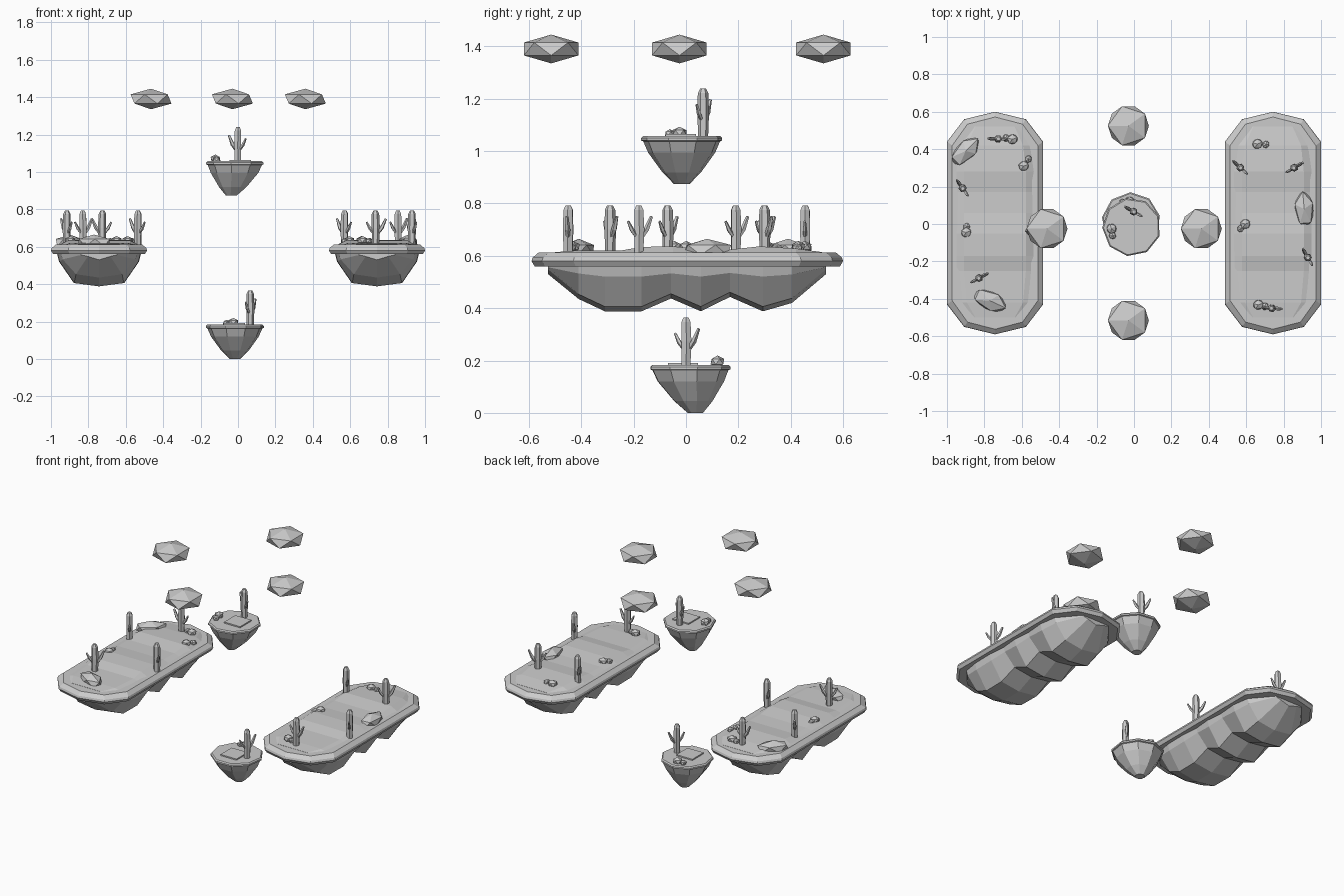
import bpy, bmesh, math
from mathutils import Vector, Matrix

if "Cube" in bpy.data.objects:
    bpy.data.objects.remove(bpy.data.objects["Cube"])

def finish(bm, name, mat=None):
    bmesh.ops.recalc_face_normals(bm, faces=bm.faces)
    if mat:
        bm.transform(mat)
    me = bpy.data.meshes.new(name)
    bm.to_mesh(me)
    bm.free()
    ob = bpy.data.objects.new(name, me)
    bpy.context.collection.objects.link(ob)
    return ob

def loft(bm, rows, caps=(True, True)):
    """Skin closed rings of equal point count."""
    vs = [[bm.verts.new(p) for p in r] for r in rows]
    n = len(vs[0])
    for a, b in zip(vs, vs[1:]):
        for i in range(n):
            j = (i + 1) % n
            bm.faces.new((a[i], a[j], b[j], b[i]))
    if caps[0]:
        bm.faces.new(vs[0])
    if caps[1]:
        bm.faces.new(vs[-1])

def ring(c, r, n, z, ph=0.0):
    return [(c[0] + r * math.cos(ph + 2 * math.pi * i / n),
             c[1] + r * math.sin(ph + 2 * math.pi * i / n), z) for i in range(n)]

def tube(bm, pts, radii, n):
    d = (Vector(pts[-1]) - Vector(pts[0])).normalized()
    q = d.to_track_quat('Z', 'Y')
    loft(bm, [[Vector(p) + q @ Vector(v) for v in ring((0, 0), r, n, 0)]
              for p, r in zip(pts, radii)])

# cactus: tapered post with two slanted arms
def cactus(name, x, y, z, deg, base=None):
    bm = bmesh.new()
    tube(bm, [(0, 0, -.015), (.002, 0, .09), (0, 0, .165), (0, 0, .183)],
         [.019, .022, .02, .011], 6)
    tube(bm, [(.008, 0, .055), (.034, 0, .092), (.056, 0, .14)], [.008, .011, .006], 5)
    tube(bm, [(-.008, 0, .06), (-.03, 0, .088), (-.048, 0, .122)], [.007, .009, .005], 5)
    m = Matrix.Translation((x, y, z)) @ Matrix.Rotation(math.radians(deg), 4, 'Z')
    finish(bm, name, (base @ m) if base else m)

def rock(name, loc, size, deg=0, base=None):
    bm = bmesh.new()
    bmesh.ops.create_icosphere(bm, subdivisions=1, radius=1)
    m = (Matrix.Translation(loc) @ Matrix.Rotation(math.radians(deg), 4, 'Z')
         @ Matrix.Diagonal((*size, 1)))
    finish(bm, name, (base @ m) if base else m)

def pebbles(name, a, b, z, base=None):
    rock(name + "_large", (*a, z + .012), (.031, .029, .023), 20, base)
    rock(name + "_small", (*b, z + .008), (.022, .02, .018), 70, base)

# long floating platform: rim slab, wavy sand top, scalloped rock underside
def platform(name, cx):
    half = [(.257, .44), (.165, .56), (0, .6)]
    quad = half + [(-x, y) for x, y in half[1::-1]]
    outline = quad + [(-x, -y + .01) for x, y in quad]

    def inset(k, z):
        out = []
        for x, y in outline:
            out.append((cx + x * (1 - k / .257), y * (1 - k / .6), z))
        return out
    bm = bmesh.new()
    loft(bm, [inset(.012, .56), inset(0, .58), inset(.004, .593), inset(.028, .613)])
    finish(bm, name + "_rim")

    bm = bmesh.new()
    tops = [(-.5, .14, .614), (-.42, .2, .62), (-.25, .22, .62), (-.17, .22, .634),
            (-.05, .22, .636), (.06, .22, .625), (.17, .22, .624),
            (.28, .22, .636), (.42, .2, .628), (.52, .14, .614)]
    loft(bm, [[(cx - w, y, .606), (cx - .75 * w, y, z), (cx + .75 * w, y, z),
               (cx + w, y, .606)] for y, w, z in tops])
    finish(bm, name + "_sand")

    bm = bmesh.new()
    under = [(-.527, .1, .53), (-.41, .205, .435), (-.31, .222, .388), (-.17, .225, .388),
             (-.057, .215, .437), (.057, .225, .388), (.168, .215, .443),
             (.294, .225, .388), (.405, .208, .42), (.535, .1, .53)]
    rows = []
    for y, w, z in under:
        prof = [(w, .565), (w * .95, z + (.565 - z) * .75), (w * .6, z + .018), (0, z)]
        sec = prof + [(-x, h) for x, h in prof[2::-1]]
        rows.append([(cx + x, y, h) for x, h in sec])
    loft(bm, rows)
    finish(bm, name + "_underside")

platform("left_platform", -.743)
platform("right_platform", .743)

# platform plants and stones
for i, (x, y, a) in enumerate([(-.915, .19, 125), (-.725, .455, 178), (-.535, -.07, 140),
                               (-.83, -.29, 28), (.57, .30, 137), (.855, .30, 30),
                               (.93, -.18, 120), (.735, -.45, -5)]):
    cactus(f"platform_cactus_{i}", x, y, .61, a)
for i, (x, y, a) in enumerate([(-.9, .39, 45), (-.77, -.41, -25), (.91, .08, 95)]):
    rock(f"boulder_{i}", (x, y, .622), (.104, .056, .043), a)
for i, (a, b) in enumerate([((-.59, .31), (-.565, .347)), ((-.897, -.045), (-.895, -.014)),
                            ((-.65, .453), (-.685, .46)), ((.66, .428), (.705, .425)),
                            ((.595, 0), (.57, -.025)), ((.665, -.432), (.7, -.44))]):
    pebbles(f"pebbles_{i}", a, b, .622)

# two small islands, the upper one a quarter turn of the lower
def island(name, base):
    bm = bmesh.new()
    prof = [(.03, 0, 1.0), (.075, .045, .6), (.13, .12, .1), (.149, .163, 0), (.157, .166, 0),
            (.157, .176, 0), (.15, .183, 0)]
    loft(bm, [ring((-.016, .013 + .022 * t), r, 9, z, .2) for r, z, t in prof])
    finish(bm, name + "_rock", base)
    bm = bmesh.new()
    bmesh.ops.create_cube(bm, size=1)
    finish(bm, name + "_slab", base @ Matrix.Translation((-.02, -.012, .183))
           @ Matrix.Diagonal((.115, .115, .016, 1)))
    cactus(name + "_cactus", .065, 0, .182, 60, base)
    pebbles(name + "_pebbles", (-.025, .12), (-.062, .115), .184, base)

island("lower_island", Matrix.Identity(4))
island("upper_island", Matrix.Translation((0, 0, .874)) @ Matrix.Rotation(math.pi / 2, 4, 'Z'))

# floating stones in a diamond above
for i, (x, y) in enumerate([(-.03, .525), (-.03, -.515), (-.465, -.025), (.36, -.025)]):
    rock(f"floating_stone_{i}", (x, y, 1.39), (.1225, .1225, .055), 180)
